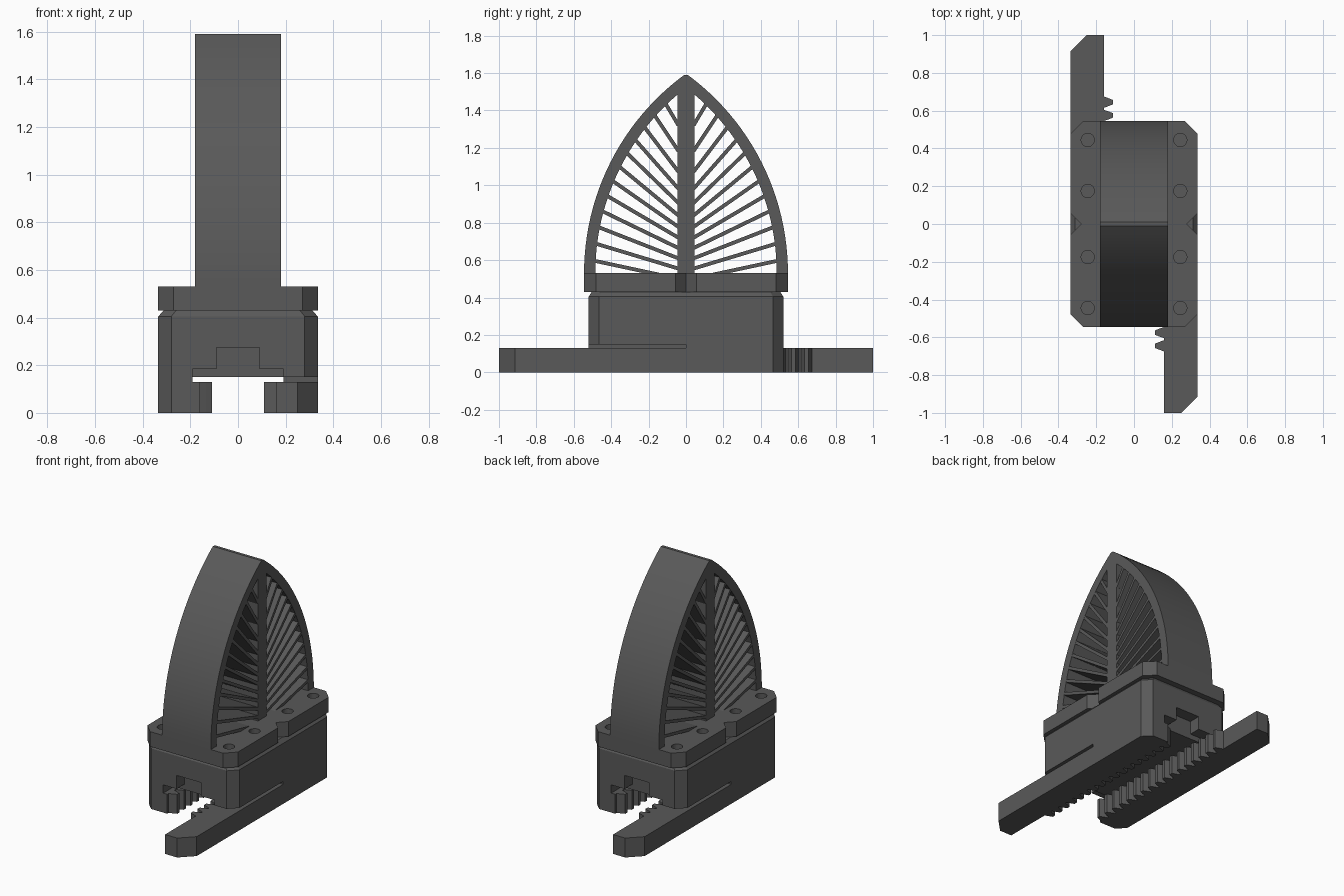
import bpy, bmesh, math
from mathutils import Vector

cube = bpy.data.objects.get("Cube")
if cube:
    bpy.data.objects.remove(cube, do_unlink=True)

GREY = (0.1, 0.1, 0.1, 1)
grey = bpy.data.materials.new("dark_grey_plastic")
grey.use_nodes = True
grey.diffuse_color = GREY
grey.node_tree.nodes["Principled BSDF"].inputs["Base Color"].default_value = GREY


def finish(name, bm):
    bmesh.ops.recalc_face_normals(bm, faces=bm.faces)
    mesh = bpy.data.meshes.new(name)
    bm.to_mesh(mesh)
    bm.free()
    mesh.materials.append(grey)
    ob = bpy.data.objects.new(name, mesh)
    bpy.context.collection.objects.link(ob)
    return ob


def add_prism(bm, outline, lo, hi, axis="z"):
    """Extrude an outline (x, y along z; y, z along x; x, z along y)."""
    place = {"z": lambda a, b: (a, b, lo),
             "x": lambda a, b: (lo, a, b),
             "y": lambda a, b: (a, lo, b)}[axis]
    face = bm.faces.new([bm.verts.new(place(a, b)) for a, b in outline])
    out = bmesh.ops.extrude_face_region(bm, geom=[face])
    move = Vector((0, 0, 0))
    move["xyz".index(axis)] = hi - lo
    top = [v for v in out["geom"] if isinstance(v, bmesh.types.BMVert)]
    bmesh.ops.translate(bm, vec=move, verts=top)
    return top


def prism(name, outline, lo, hi, axis="z"):
    bm = bmesh.new()
    add_prism(bm, outline, lo, hi, axis)
    return finish(name, bm)


def cut(ob, cutter):
    mod = ob.modifiers.new("cut", "BOOLEAN")
    mod.operation = "DIFFERENCE"
    mod.solver = "EXACT"
    mod.object = cutter
    graph = bpy.context.evaluated_depsgraph_get()
    mesh = bpy.data.meshes.new_from_object(ob.evaluated_get(graph))
    ob.modifiers.clear()
    ob.data = mesh
    bpy.data.objects.remove(cutter, do_unlink=True)


def chamfered(x, y, c):
    return [(x, c - y), (x, y - c), (x - c, y), (c - x, y),
            (-x, y - c), (-x, c - y), (c - x, -y), (x - c, -y)]


def turned(outline, side):
    """Half turn about z for the opposite side."""
    return [(side * a, side * b) for a, b in outline]


W = 0.335          # half width of base
L = 0.52           # half length of body
RACK_TOP, BODY_BOTTOM, FLANGE_BOTTOM, FLANGE_TOP = 0.13, 0.15, 0.43, 0.53

# Body block with a bevelled upper rim
bm = bmesh.new()
add_prism(bm, chamfered(W, L, 0.055), BODY_BOTTOM, 0.405)
body = finish("body", bm)
bm = bmesh.new()
top = add_prism(bm, chamfered(W, L, 0.055), 0.405, FLANGE_BOTTOM)
bmesh.ops.scale(bm, vec=(0.93, 0.97, 1), verts=top)
finish("body_rim", bm)

# Stepped pockets in both ends of the body
step = [(-0.19, 0.1), (0.19, 0.1), (0.19, 0.185), (0.09, 0.185),
        (0.09, 0.275), (-0.09, 0.275), (-0.09, 0.185), (-0.19, 0.185)]
for side in (1, -1):
    cut(body, prism("pocket_cutter", step, side * 0.44, side * 0.6, "y"))

# Toothed racks, each joined to the body along half its length
rack = [(0.16, -1), (0.25, -1), (W, -0.915), (W, 0.465), (0.28, L), (0.16, L)]
for i in range(17):
    y = 0.475 - 0.07 * i
    rack += [(0.16, y + 0.03), (0.135, y + 0.021), (0.11, y + 0.011),
             (0.11, y - 0.011), (0.135, y - 0.021), (0.16, y - 0.03)]
joint = [(0.19, 0), (W, 0), (W, 0.465), (0.28, L), (0.19, L)]
for name, side in (("left", 1), ("right", -1)):
    prism(name + "_rack", turned(rack, side), 0, RACK_TOP)
    prism(name + "_rack_joint", turned(joint, side), RACK_TOP, BODY_BOTTOM)

# Flange plate with side notches and screw holes
FL = 0.545
half = [(W, 0.065 - FL), (W, -0.055), (0.28, 0), (W, 0.055),
        (W, FL - 0.065), (W - 0.065, FL)]
half = [(W - 0.065, -FL)] + half
flange = prism("flange", half + turned(half, -1), FLANGE_BOTTOM, FLANGE_TOP)
bm = bmesh.new()
for x in (-0.245, 0.245):
    for y in (-0.445, -0.175, 0.175, 0.445):
        ring = [(x + 0.035 * math.cos(k * math.tau / 24),
                 y + 0.035 * math.sin(k * math.tau / 24)) for k in range(24)]
        add_prism(bm, ring, 0.47, 0.6)
cut(flange, finish("hole_cutter", bm))

# Pointed arch shell
R, THICK, BLADE = 1.317, 0.06, 0.18


def arc_y(z, radius):
    return math.sqrt(radius ** 2 - (z - FLANGE_TOP) ** 2) - (R - FL)


def arc(radius, y_end, n=24):
    end = math.acos((R - FL + y_end) / radius)
    return [(radius * math.cos(end * k / n) - (R - FL),
             FLANGE_TOP + radius * math.sin(end * k / n)) for k in range(n + 1)]


outer = arc(R, 0.01)
inner = arc(R - THICK, 0.0)
mirror = lambda pts: [(-a, b) for a, b in pts]
outline = outer + mirror(outer)[::-1] + mirror(inner) + inner[-2::-1]
shell = prism("arch_shell", outline, -BLADE, BLADE, "x")
for p in shell.data.polygons:
    p.use_smooth = abs(p.normal.x) < 0.5
shell.data.set_sharp_from_angle(angle=math.radians(25))

# Central post
prism("central_post", [(-0.045, 0.5), (0.045, 0.5), (0.045, 1.5), (0, 1.54),
                       (-0.045, 1.5)], -BLADE, BLADE, "x")

# Slanting ribs between post and shell
bm = bmesh.new()
for i in range(12):
    t = i / 11
    z0 = 0.5 + 0.6 * t + 0.22 * t ** 5
    z1 = 0.595 + 0.835 * t + 0.18 * t * (1 - t)
    a = Vector((0.04, z0))
    b = Vector((arc_y(z1, R - THICK), z1))
    along = (b - a).normalized()
    b += along * 0.015
    n = Vector((-along.y, along.x)) * 0.01
    bar = [tuple(p) for p in (a - n, b - n, b + n, a + n)]
    for pts in (bar, mirror(bar)):
        add_prism(bm, pts, 0.001 - BLADE, BLADE - 0.001, "x")
finish("ribs", bm)
